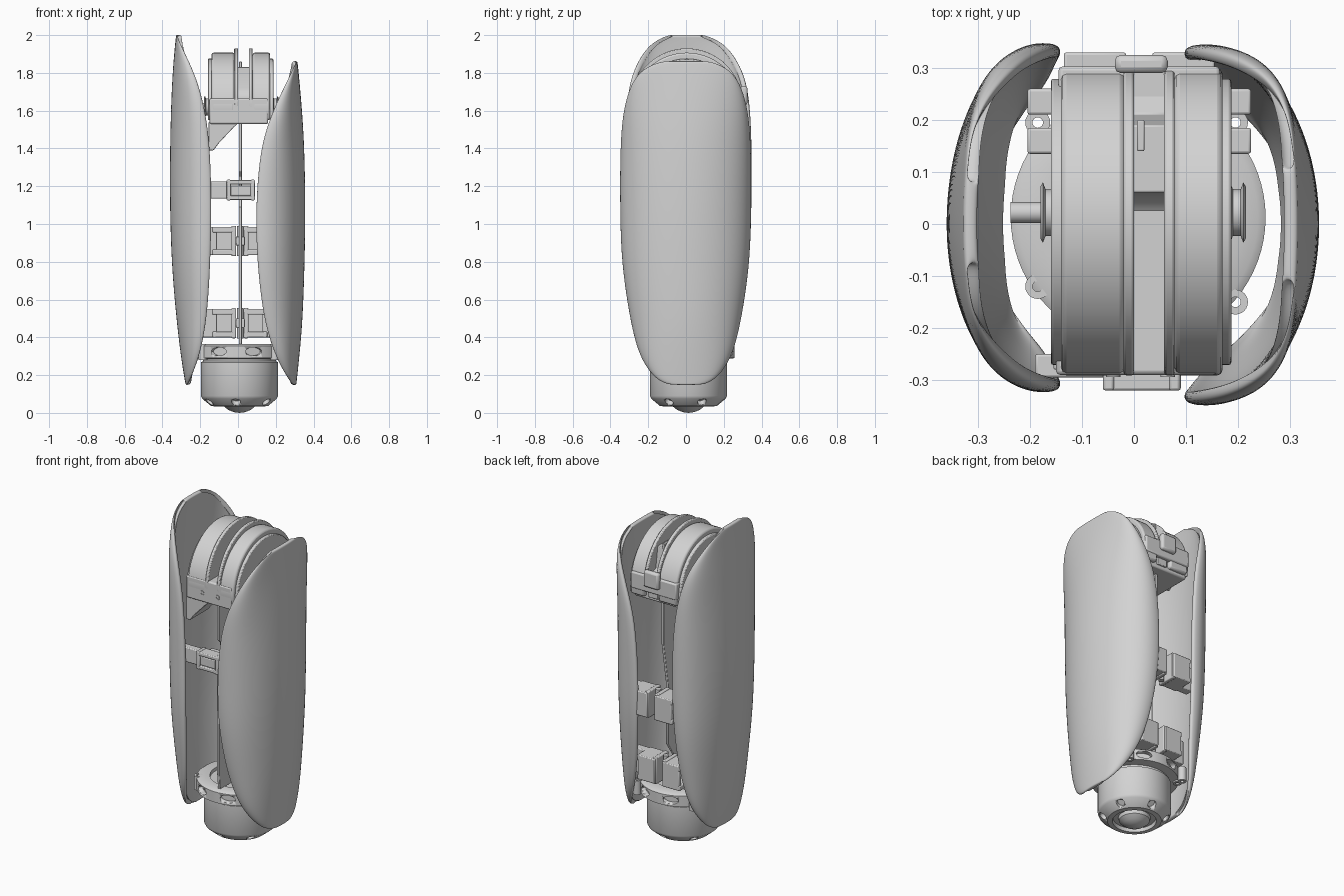
import bpy, bmesh
from math import sin, cos, pi, radians, sqrt
from mathutils import Vector, Matrix

cube = bpy.data.objects.get("Cube")
if cube:
    bpy.data.objects.remove(cube, do_unlink=True)

grey = bpy.data.materials.new("plain grey")
grey.use_nodes = True
tone = (0.65, 0.65, 0.65, 1)
grey.diffuse_color = tone
grey.node_tree.nodes["Principled BSDF"].inputs["Base Color"].default_value = tone


def finish(name, bm, bevel=0.0, angle=35, recalc=True):
    """Turn a bmesh into a shaded, optionally bevelled object."""
    if recalc:
        bmesh.ops.recalc_face_normals(bm, faces=bm.faces)
    mesh = bpy.data.meshes.new(name)
    bm.to_mesh(mesh)
    bm.free()
    ob = bpy.data.objects.new(name, mesh)
    bpy.context.collection.objects.link(ob)
    mesh.materials.append(grey)
    bpy.ops.object.select_all(action='DESELECT')
    ob.select_set(True)
    bpy.context.view_layer.objects.active = ob
    bpy.ops.object.shade_smooth_by_angle(angle=radians(angle))
    if bevel:
        mod = ob.modifiers.new("soft edges", 'BEVEL')
        mod.width, mod.segments = bevel, 2
        mod.limit_method, mod.angle_limit = 'ANGLE', radians(40)
    return ob


def box(name, x, y, z, bevel=0.005):
    bm = bmesh.new()
    bmesh.ops.create_cube(bm, size=1)
    for v in bm.verts:
        v.co = [a + (b - a) * (c + 0.5) for (a, b), c in zip((x, y, z), v.co)]
    return finish(name, bm, bevel)


def prism(name, pts, place, depth, bevel=0.004):
    """Extrude a 2D outline; place(u, v, w) maps it into space."""
    bm = bmesh.new()
    rings = [[bm.verts.new(place(u, v, w)) for u, v in pts] for w in depth]
    for ring in rings:
        bm.faces.new(ring)
    n = len(pts)
    for i in range(n):
        j = (i + 1) % n
        bm.faces.new((rings[0][i], rings[0][j], rings[1][j], rings[1][i]))
    return finish(name, bm, bevel)


def along_x(u, v, w):
    return (w, u, v)


def along_y(u, v, w):
    return (u, w, v)


def lathe(name, profile, loc, steps=48, closed=False, matrix=Matrix()):
    """Spin (radius, height) points about an axis."""
    bm = bmesh.new()
    vs = [bm.verts.new((r, 0, h)) for r, h in profile]
    es = [bm.edges.new(p) for p in zip(vs, vs[1:])]
    if closed:
        es.append(bm.edges.new((vs[-1], vs[0])))
    bmesh.ops.spin(bm, geom=vs + es, cent=(0, 0, 0), axis=(0, 0, 1),
                   angle=2 * pi, steps=steps)
    bmesh.ops.remove_doubles(bm, verts=bm.verts, dist=1e-5)
    bm.transform(Matrix.Translation(loc) @ matrix)
    return finish(name, bm)


TO_X = Matrix.Rotation(pi / 2, 4, 'Y')
TO_FRONT = Matrix.Rotation(pi / 2, 4, 'X')


def rod(name, loc, r, a, b, matrix=Matrix()):
    return lathe(name, [(0, a), (r, a), (r, b), (0, b)], loc, 32, matrix=matrix)


def smooth_rows(keys, sub):
    """Catmull-Rom interpolation through rows of values."""
    rows = [Vector(k) for k in keys]
    rows = [rows[0] * 2 - rows[1]] + rows + [rows[-1] * 2 - rows[-2]]
    out = []
    for a, b, c, d in zip(rows, rows[1:], rows[2:], rows[3:]):
        for s in range(sub):
            t = s / sub
            out.append(b + (c - a) * (t / 2) + (a * 2 - b * 5 + c * 4 - d) * (t * t / 2)
                       + (b * 3 - a - c * 3 + d) * (t ** 3 / 2))
    return out + [rows[-2]]


def shell(name, side, front, keys):
    """Curved cover; rows hold height, outer x, rim x, half depth."""
    bm = bmesh.new()
    cols, sweep = 24, radians(100)
    grid = []
    for z, outer, rim, half in smooth_rows(keys, 2):
        mid = (rim - outer * cos(sweep)) / (1 - cos(sweep))
        ts = [sweep * (2 * i / cols - 1) for i in range(cols + 1)]
        grid.append([bm.verts.new((side * (mid + (outer - mid) * cos(t)),
                                   half * sin(t) * (front if t < 0 else 1), z))
                     for t in ts])
    for lo, hi in zip(grid, grid[1:]):
        for i in range(cols):
            quad = (lo[i], lo[i + 1], hi[i + 1], hi[i])
            bm.faces.new(quad if side > 0 else quad[::-1])
    ob = finish(name, bm, angle=180, recalc=False)
    mod = ob.modifiers.new("thickness", 'SOLIDIFY')
    mod.thickness, mod.offset = 0.027, -1
    mod = ob.modifiers.new("rounded rim", 'SUBSURF')
    mod.levels = mod.render_levels = 2


# Outer covers
shell("right_cover", -1, .93, [
    (0.146, .276, .268, .07), (0.18, .283, .25, .155), (0.3, .302, .203, .24),
    (0.5, .326, .164, .293), (0.8, .351, .144, .336), (1.15, .361, .138, .348),
    (1.5, .358, .155, .346), (1.75, .349, .21, .32), (1.9, .338, .276, .247),
    (1.97, .331, .31, .17), (2.004, .327, .32, .085)])
shell("left_cover", 1, 1.01, [
    (0.146, .308, .294, .07), (0.18, .312, .264, .155), (0.3, .325, .197, .24),
    (0.5, .342, .136, .293), (0.8, .353, .1, .336), (1.1, .357, .094, .346),
    (1.4, .351, .12, .344), (1.6, .339, .183, .327), (1.75, .326, .253, .281),
    (1.83, .318, .293, .205), (1.864, .314, .308, .11)])


# Upper joint: arched housings, rim fins and outer plates, cut flat below
def arch(name, x, r, cz, floor, bevel=0.005):
    foot = sqrt(r * r - (cz - floor) ** 2)
    pts = [(r * cos(t), cz + r * sin(t)) for t in [pi * i / 40 for i in range(41)]]
    pts = [(foot, floor)] + pts + [(-foot, floor)]
    return prism(name, [(y + .004, z) for y, z in pts], along_x, x, bevel)


arch("right_housing", (-.14, -.018), .295, 1.612, 1.55, .01)
arch("left_housing", (.078, .17), .295, 1.612, 1.55, .01)
arch("right_fin", (-.02, 0), .295, 1.635, 1.6)
arch("left_fin", (.058, .078), .295, 1.635, 1.6)
arch("right_side_plate", (-.16, -.135), .275, 1.6, 1.55)
arch("left_side_plate", (.165, .187), .275, 1.6, 1.55)
prism("stop_block", [(-.28, 1.55), (-.28, 1.64), (-.04, 1.64), (0, 1.648), (.03, 1.668),
                     (.05, 1.69), (.06, 1.72), (.06, 1.83), (.19, 1.83), (.21, 1.7),
                     (.28, 1.68), (.28, 1.55)], along_x, (-.005, .063))

# Joint hubs and axle
for name, a, b in (("right", -.18, -.15), ("left", .18, .215)):
    lathe(name + "_hub", [(0, a), (.05, a), (.058, a + .005), (.045, a + .01),
                          (.045, b - .01), (.058, b - .005), (.05, b), (0, b)],
          (0, .022, 1.62), matrix=TO_X)
rod("axle", (0, .022, 1.62), .02, -.237, .2, TO_X)

# Joint carrier with bolts, wedge and rear latch
box("joint_carrier", (-.15, .16), (-.29, .27), (1.53, 1.665), .008)
box("rear_bridge", (-.145, .165), (.2, .303), (1.59, 1.69), .008)
for x in (-.04, .065):
    lathe("carrier_bolt", [(.007, .288), (.007, .294), (.014, .294), (.014, .288)],
          (x, 0, 1.585), 20, True, TO_FRONT)
prism("carrier_wedge", [(-.155, 1.54), (.01, 1.54), (-.02, 1.515), (-.1, 1.43),
                        (-.13, 1.39), (-.155, 1.39)], along_y, (-.28, -.1))
box("rear_latch", (-.037, .065), (.29, .325), (1.63, 1.73), .012)
box("cable_guide", (.006, .02), (.14, .2), (1.6, 1.86), .003)

# Central spine plate
prism("spine_plate", [(-.2, .36), (.09, .36), (.1, .52), (.167, .62), (.167, .99),
                      (.21, 1.25), (.21, 1.56), (-.21, 1.56), (-.21, 1.28),
                      (-.18, 1.25), (-.18, 1.13), (-.21, 1.09), (-.21, .46)],
      along_x, (.004, .02), .003)

# Front clasp joining the covers
box("front_clasp_arm", (-.19, -.05), (-.295, -.25), (1.135, 1.225))
box("front_clasp_core", (-.05, .08), (-.31, -.18), (1.15, 1.205))
for z in (1.128, 1.21):
    box("front_clasp_lip", (-.06, .09), (-.32, -.25), (z, z + .022))
for x in (-.06, .067):
    box("front_clasp_post", (x, x + .022), (-.32, -.25), (1.125, 1.235))

# Rear clasps, one pair at each height, the lower pair set further in
for z, inset in ((.4, .075), (.835, 0)):
    def deep(a, b):
        return (a - inset, b - inset)
    for side in (-1, 1):
        def span(a, b):
            return tuple(sorted((.01 + side * a, .01 + side * b)))
        box("rear_clasp_back", span(.025, .14), deep(.305, .33), (z, z + .15))
        for h in (z, z + .12):
            box("rear_clasp_flange", span(.03, .145), deep(.2, .33), (h, h + .03))
        box("rear_clasp_foot", span(.12, .215), deep(.21, .26), (z, z + .15))
        box("rear_clasp_knuckle", span(.02, .045), deep(.2, .32), (z - .005, z + .155))
    rod("rear_clasp_pin", (.012, .25 - inset, z), .016, -.005, .155)
    box("rear_clasp_link", (-.012, .036), deep(.13, .25), (z + .05, z + .1))

# Lower motor with recessed nose
CENTRE = (.008, .013, 0)
motor = lathe("lower_motor", [
    (0, 0), (.03, .004), (.06, .016), (.085, .036), (.09, .055), (.118, .055),
    (.122, .034), (.15, .036), (.197, .075), (.204, .09), (.204, .268),
    (.193, .274), (.193, .285), (.245, .29), (.245, .355), (.23, .365),
    (.17, .365), (.17, .345), (0, .345)], CENTRE, 72)

# Round vents on the flange and holes on the nose cone
bm = bmesh.new()
for count, r, z, tilt, size, squash in ((8, .24, .325, 0, .045, .5),
                                        (6, .175, .058, .9, .024, 1)):
    for i in range(count):
        m = (Matrix.Translation(CENTRE) @ Matrix.Rotation(2 * pi * (i + .4) / count, 4, 'Z')
             @ Matrix.Translation((r, 0, z)) @ Matrix.Rotation(tilt, 4, 'Y')
             @ Matrix.Diagonal((1, 1, squash, 1)) @ TO_X)
        bmesh.ops.create_cone(bm, cap_ends=True, segments=20, radius1=size,
                              radius2=size, depth=.05, matrix=m)
cutter = finish("vent_cutter", bm)
cut = motor.modifiers.new("vents", 'BOOLEAN')
cut.operation, cut.object, cut.solver = 'DIFFERENCE', cutter, 'EXACT'
bpy.context.view_layer.objects.active = motor
bpy.ops.object.modifier_apply(modifier=cut.name)
bpy.data.objects.remove(cutter, do_unlink=True)

# Bolt ears around the flange
for x, y in ((-.185, .195), (-.185, -.12), (.195, .195), (.195, -.15), (-.18, .16)):
    lathe("bolt_ear", [(.01, .28), (.024, .28), (.024, .365), (.01, .365)],
          (x, y, 0), 24, True)
